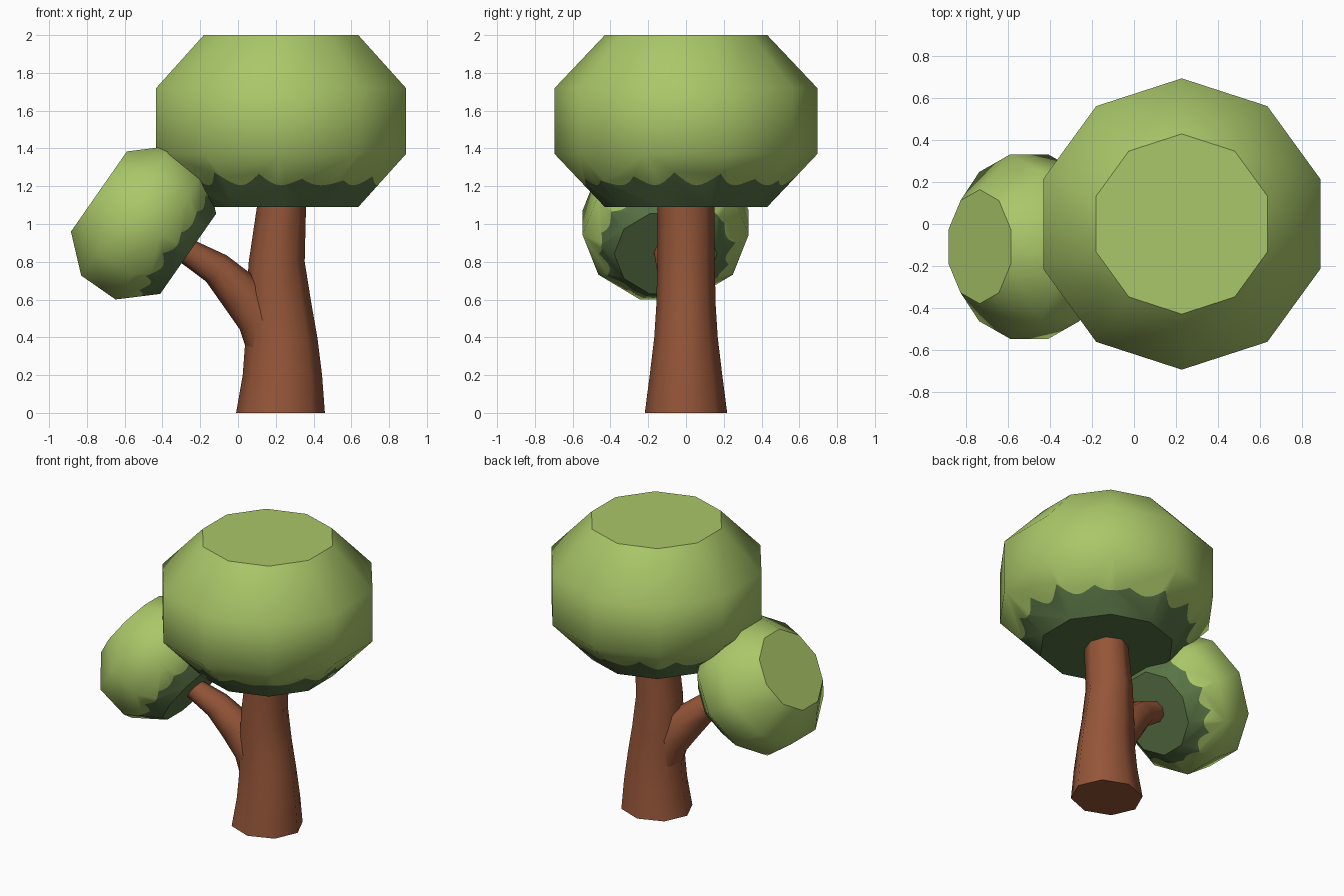
import bpy, bmesh, math
from mathutils import Vector, Matrix

if "Cube" in bpy.data.objects:
    bpy.data.objects.remove(bpy.data.objects["Cube"])


def material(name, rgb):
    m = bpy.data.materials.new(name)
    m.diffuse_color = (*rgb, 1)
    m.use_nodes = True
    m.node_tree.nodes["Principled BSDF"].inputs["Base Color"].default_value = m.diffuse_color
    return m


LEAF = material("leaf green", (0.40, 0.57, 0.14))
SHADE = material("dark leaf green", (0.10, 0.175, 0.06))
BARK = material("bark brown", (0.30, 0.092, 0.04))


def finish(bm, name, mats, angle):
    bmesh.ops.recalc_face_normals(bm, faces=bm.faces)
    me = bpy.data.meshes.new(name)
    bm.to_mesh(me)
    bm.free()
    for m in mats:
        me.materials.append(m)
    ob = bpy.data.objects.new(name, me)
    bpy.context.collection.objects.link(ob)
    bpy.ops.object.select_all(action='DESELECT')
    ob.select_set(True)
    bpy.context.view_layer.objects.active = ob
    bpy.ops.object.shade_smooth_by_angle(angle=math.radians(angle))
    return ob


def jag(u):
    """Height fraction of the scalloped dark edge; u runs 0..10 round the crown."""
    height = 0.17 + 0.08 * math.sin(u * math.tau * 0.3)
    return 0.41 + height * (1 - abs(math.sin(math.pi * 1.5 * u)))


def crown(name, center, tilt, scale):
    # ten-sided drum with bevelled rims and a scalloped dark underside
    n, steps = 10, 12
    bm = bmesh.new()
    rings = []
    for r, z in ((0.43, -0.455), (0.695, -0.175), (0.695, 0.175), (0.43, 0.455)):
        rings.append([bm.verts.new((r * math.cos(math.pi / 2 + math.tau * k / n),
                                    r * math.sin(math.pi / 2 + math.tau * k / n), z))
                      for k in range(n)])
    low, high = rings[0], rings[1]
    edge = []
    for i in range(n * steps):
        k, f = i // steps, (i % steps) / steps
        a = low[k].co.lerp(low[(k + 1) % n].co, f)
        b = high[k].co.lerp(high[(k + 1) % n].co, f)
        edge.append(bm.verts.new(a.lerp(b, jag(i / steps))))
    bm.faces.new(low).material_index = 1
    bm.faces.new(rings[3])
    for k in range(n):
        j = (k + 1) % n
        line = [edge[(k * steps + s) % len(edge)] for s in range(steps + 1)]
        bm.faces.new([low[k], low[j]] + line[::-1]).material_index = 1
        bm.faces.new(line + [high[j], high[k]])
        for a, b in zip(rings[1:], rings[2:]):
            bm.faces.new((a[k], a[j], b[j], b[k]))
    bm.transform(Matrix.Translation(center) @ Matrix.Rotation(math.radians(tilt), 4, 'Y')
                 @ Matrix.Scale(scale, 4))
    return finish(bm, name, (LEAF, SHADE), 45)


def limb(name, rows, upright=False):
    # eight-sided tube; each row is x, y, z, in-plane radius, y radius
    bm = bmesh.new()
    pts = [Vector(r[:3]) for r in rows]
    rings = []
    for i, (p, row) in enumerate(zip(pts, rows)):
        t = pts[min(i + 1, len(pts) - 1)] - pts[max(i - 1, 0)]
        if upright:
            t = Vector((0, 0, 1))
        side = Vector((0, 1, 0)).cross(t).normalized()
        depth = t.cross(side).normalized()
        rings.append([bm.verts.new(p + side * row[3] * math.cos(math.tau * k / 8)
                                   + depth * row[4] * math.sin(math.tau * k / 8))
                      for k in range(8)])
    bm.faces.new(rings[0])
    bm.faces.new(rings[-1])
    for a, b in zip(rings, rings[1:]):
        for k in range(8):
            j = (k + 1) % 8
            bm.faces.new((a[k], a[j], b[j], b[k]))
    return finish(bm, name, (BARK,), 60)


# foliage
crown("main_crown", (0.228, 0, 1.545), 0, 1)
crown("side_crown", (-0.50, -0.108, 1.007), -55.1, 0.633)

# trunk and side branch
limb("trunk", [(0.225, 0, 0, 0.235, 0.218), (0.235, 0, 0.2, 0.21, 0.192),
               (0.23, 0, 0.4, 0.19, 0.168), (0.215, 0, 0.57, 0.175, 0.157),
               (0.205, 0, 0.8, 0.148, 0.152), (0.23, 0, 1.09, 0.13, 0.15),
               (0.235, 0, 1.2, 0.13, 0.15)], upright=True)
limb("branch", [(0.17, 0, 0.34, 0.12, 0.13), (0.12, -0.005, 0.5, 0.125, 0.125),
                (0.01, -0.03, 0.64, 0.115, 0.11), (-0.115, -0.065, 0.765, 0.088, 0.09),
                (-0.26, -0.1, 0.85, 0.07, 0.07), (-0.33, -0.11, 0.89, 0.068, 0.068)])
